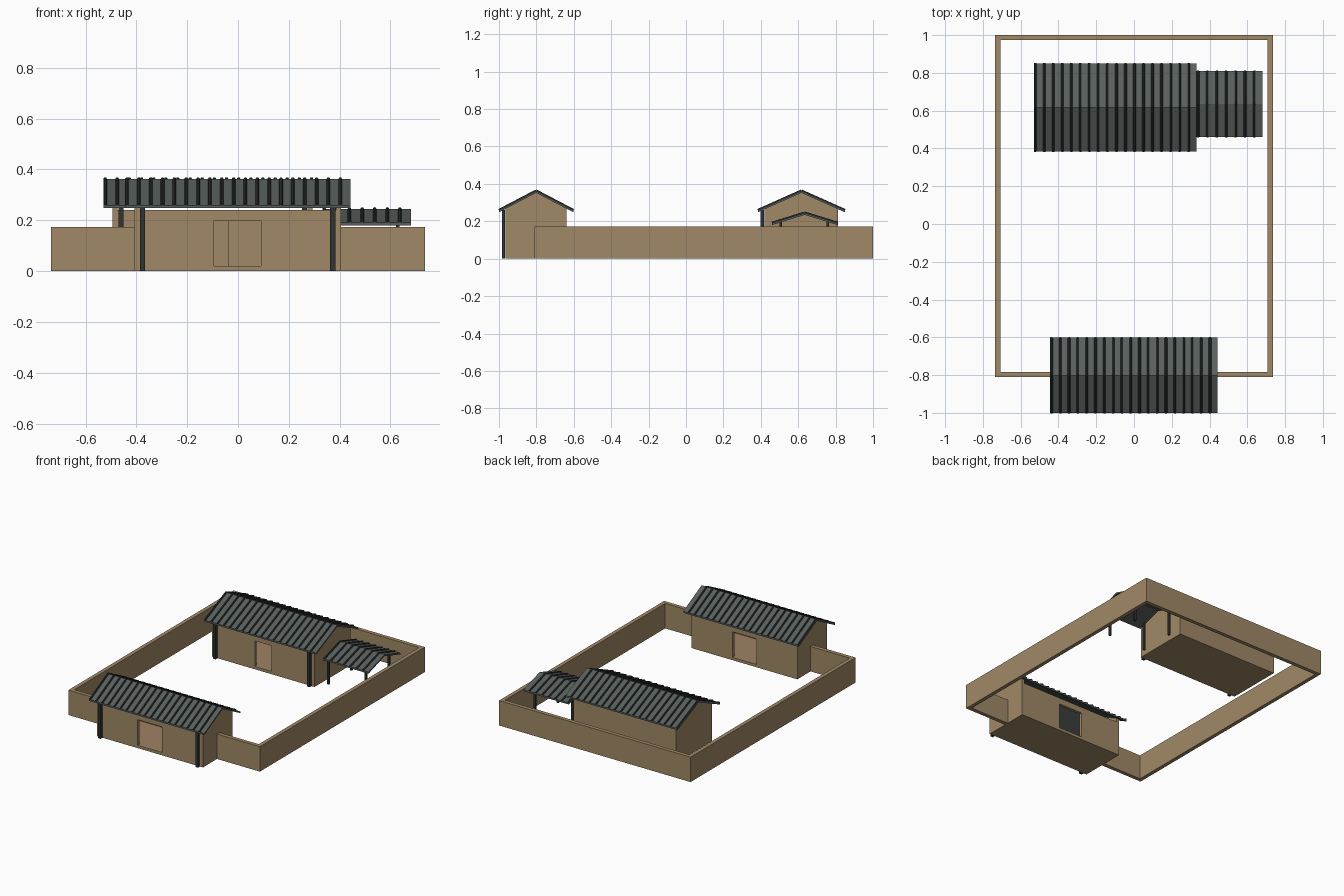
import bpy, bmesh, math
from mathutils import Vector, Matrix

if "Cube" in bpy.data.objects:
    bpy.data.objects.remove(bpy.data.objects["Cube"])


def material(name, rgb):
    m = bpy.data.materials.new(name)
    lin = [((c / 255 + 0.055) / 1.055) ** 2.4 for c in rgb]
    m.diffuse_color = (*lin, 1)
    m.use_nodes = True
    m.node_tree.nodes["Principled BSDF"].inputs["Base Color"].default_value = m.diffuse_color
    return m


EARTH = material("earth wall", (160, 137, 103))
FLOOR = material("floor boards", (160, 130, 100))
TILE = material("roof grey", (88, 95, 92))
DARK = material("dark timber", (48, 52, 50))


def finish(name, bm, mat):
    bmesh.ops.recalc_face_normals(bm, faces=bm.faces)
    mesh = bpy.data.meshes.new(name)
    bm.to_mesh(mesh)
    bm.free()
    mesh.materials.append(mat)
    ob = bpy.data.objects.new(name, mesh)
    bpy.context.collection.objects.link(ob)
    return ob


def prism(bm, points, offset):
    """Closed outline pushed along offset."""
    face = bm.faces.new([bm.verts.new(p) for p in points])
    new = bmesh.ops.extrude_face_region(bm, geom=[face])["geom"]
    bmesh.ops.translate(bm, vec=offset, verts=[v for v in new if isinstance(v, bmesh.types.BMVert)])
    # the starting face is kept as the end cap
    if not face.is_valid:
        bmesh.ops.holes_fill(bm, edges=bm.edges)


def box(name, mat, x0, x1, y0, y1, z0, z1):
    bm = bmesh.new()
    prism(bm, [(x0, y0, z0), (x1, y0, z0), (x1, y1, z0), (x0, y1, z0)], (0, 0, z1 - z0))
    return finish(name, bm, mat)


def gable_roof(name, x0, x1, y0, y1, eave, ridge, ribs, t=0.011, r=0.007):
    """Two sloping slabs with round ribs; eave and ridge are underside heights."""
    ym = (y0 + y1) / 2
    bm = bmesh.new()
    prism(bm, [(x0, y0, eave), (x0, ym, ridge), (x0, y1, eave),
               (x0, y1, eave + t), (x0, ym, ridge + t), (x0, y0, eave + t)], (x1 - x0, 0, 0))
    finish(name + "_roof", bm, TILE)
    bm = bmesh.new()
    step = (x1 - x0) / ribs
    for i in range(ribs):
        x = x0 + r + i * step
        for y in (y0, y1):
            a, b = Vector((x, y, eave + t)), Vector((x, ym, ridge + t))
            d = b - a
            rot = d.to_track_quat('Z', 'X').to_matrix().to_4x4()
            bmesh.ops.create_cone(bm, cap_ends=True, segments=8, radius1=r, radius2=r, depth=d.length,
                                  matrix=Matrix.Translation((a + b) / 2) @ rot)
    finish(name + "_roof_ribs", bm, DARK)


def hall(name, x0, x1, y0, y1, doors, ribs, over=0.036, t=0.02, h=0.24, eave=0.248, ridge=0.352):
    """Hollow building: floor, gable ends, long walls with door openings, roof, front posts."""
    ym = (y0 + y1) / 2
    slope = (ridge - eave) / (ym - y0 + over)
    top = eave + over * slope
    box(name + "_floor", FLOOR, x0 + t, x1 - t, y0 + t, y1 - t, 0.002, 0.02)
    box(name + "_base", EARTH, x0 + t, x1 - t, y0 + t, y1 - t, 0, 0.002)
    bm = bmesh.new()
    for x in (x0, x1 - t):
        prism(bm, [(x, y0, 0), (x, y1, 0), (x, y1, top), (x, ym, ridge), (x, y0, top)], (t, 0, 0))
    finish(name + "_gable_ends", bm, EARTH)
    for side, y, door in (("front", y0, doors[0]), ("back", y1 - t, doors[1])):
        a, b = x0 + t, x1 - t
        bm = bmesh.new()
        if door:
            d0, d1 = door
            outline = [(a, 0), (d0, 0), (d0, 0.197), (d1, 0.197), (d1, 0), (b, 0), (b, h), (a, h)]
        else:
            outline = [(a, 0), (b, 0), (b, h), (a, h)]
        prism(bm, [(x, y, z) for x, z in outline], (0, t, 0))
        finish(f"{name}_{side}_wall", bm, EARTH)
        if door:
            box(f"{name}_{side}_sill", EARTH, d0, d1, y, y + t, 0, 0.02)
    gable_roof(name, x0 - over, x1 + over, y0 - over, y1 + over, eave, ridge, ribs)
    for i, x in enumerate((x0 + 0.033, x1 - 0.033)):
        box(f"{name}_front_post_{i}", DARK, x - 0.01, x + 0.01, y0 - 0.021, y0 - 0.003, 0, eave + 0.012)


# Gatehouse with a passage, and the main house
hall("gatehouse", -0.408, 0.406, -0.964, -0.638, ((-0.095, 0.09), (-0.095, 0.09)), 19)
hall("house", -0.494, 0.294, 0.42, 0.814, ((-0.165, -0.037), None), 18)

# Open shelter beside the house
gable_roof("shelter", 0.332, 0.68, 0.46, 0.81, 0.18, 0.234, 7)
for i, x in enumerate((0.34, 0.628)):
    for j, y in enumerate((0.507, 0.757)):
        box(f"shelter_post_{i}{j}", DARK, x - 0.007, x + 0.007, y - 0.007, y + 0.007, 0, 0.196)

# Courtyard wall, open at the gatehouse
W, G, T, F, B = 0.735, 0.406, 0.027, -0.81, 1.0
bm = bmesh.new()
prism(bm, [(-G, F, 0), (-W, F, 0), (-W, B, 0), (W, B, 0), (W, F, 0), (G, F, 0), (G, F + T, 0),
           (W - T, F + T, 0), (W - T, B - T, 0), (T - W, B - T, 0), (T - W, F + T, 0), (-G, F + T, 0)],
      (0, 0, 0.173))
finish("courtyard_wall", bm, EARTH)
